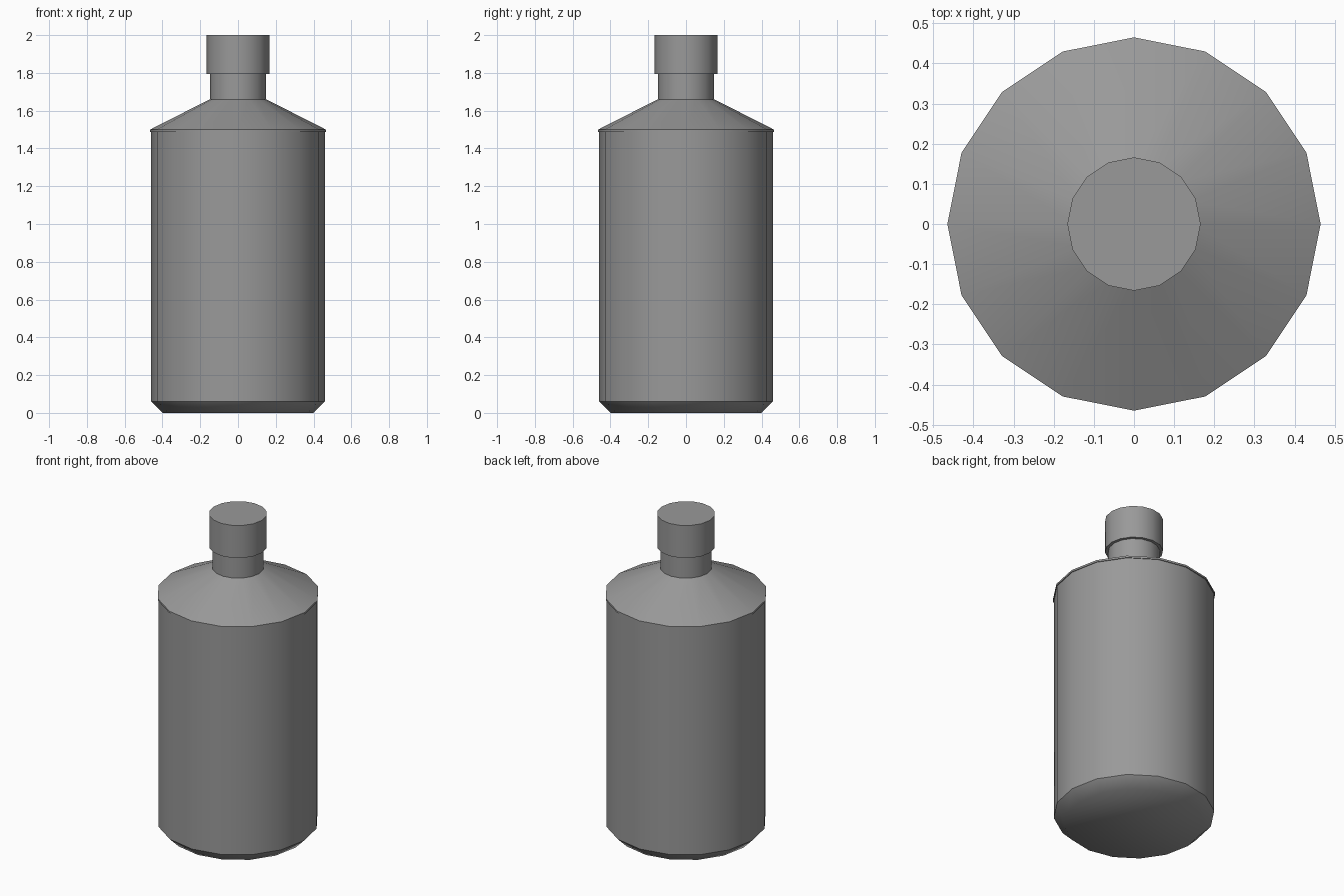
import bpy
import bmesh
from math import cos, sin, tau

SIDES = 16

cube = bpy.data.objects.get("Cube")
if cube:
    bpy.data.objects.remove(cube, do_unlink=True)

grey = bpy.data.materials.new("plain grey")
grey.use_nodes = True
colour = (0.32, 0.32, 0.32, 1)
grey.diffuse_color = colour
grey.node_tree.nodes["Principled BSDF"].inputs["Base Color"].default_value = colour


def lathe(name, profile, soft_rings=()):
    """Turn (radius, z) points, bottom to top, into a capped solid."""
    bm = bmesh.new()
    rings = [[bm.verts.new((r * cos(tau * i / SIDES), r * sin(tau * i / SIDES), z))
              for i in range(SIDES)] for r, z in profile]
    for low, high in zip(rings, rings[1:]):
        for i in range(SIDES):
            j = (i + 1) % SIDES
            bm.faces.new((low[i], low[j], high[j], high[i]))
    bm.faces.new(rings[0][::-1])
    bm.faces.new(rings[-1])
    # Rings stay crisp unless listed as soft; lengthwise edges are smooth
    for k, ring in enumerate(rings):
        for i in range(SIDES):
            edge = bm.edges.get((ring[i], ring[(i + 1) % SIDES]))
            edge.smooth = k in soft_rings
    for face in bm.faces:
        face.smooth = True
    mesh = bpy.data.meshes.new(name)
    bm.to_mesh(mesh)
    bm.free()
    mesh.materials.append(grey)
    obj = bpy.data.objects.new(name, mesh)
    bpy.context.collection.objects.link(obj)


# Main container with a chamfered foot that blends into the base
lathe("body", [(0.40, 0), (0.46, 0.06), (0.46, 1.493)], soft_rings=(0,))
# Sloping shoulder with a thin overhanging rim
lathe("shoulder", [(0.465, 1.488), (0.465, 1.5), (0.15, 1.66)])
# Neck and screw cap
lathe("neck", [(0.148, 1.65), (0.148, 1.80)])
lathe("cap", [(0.166, 1.795), (0.166, 2.0)])
